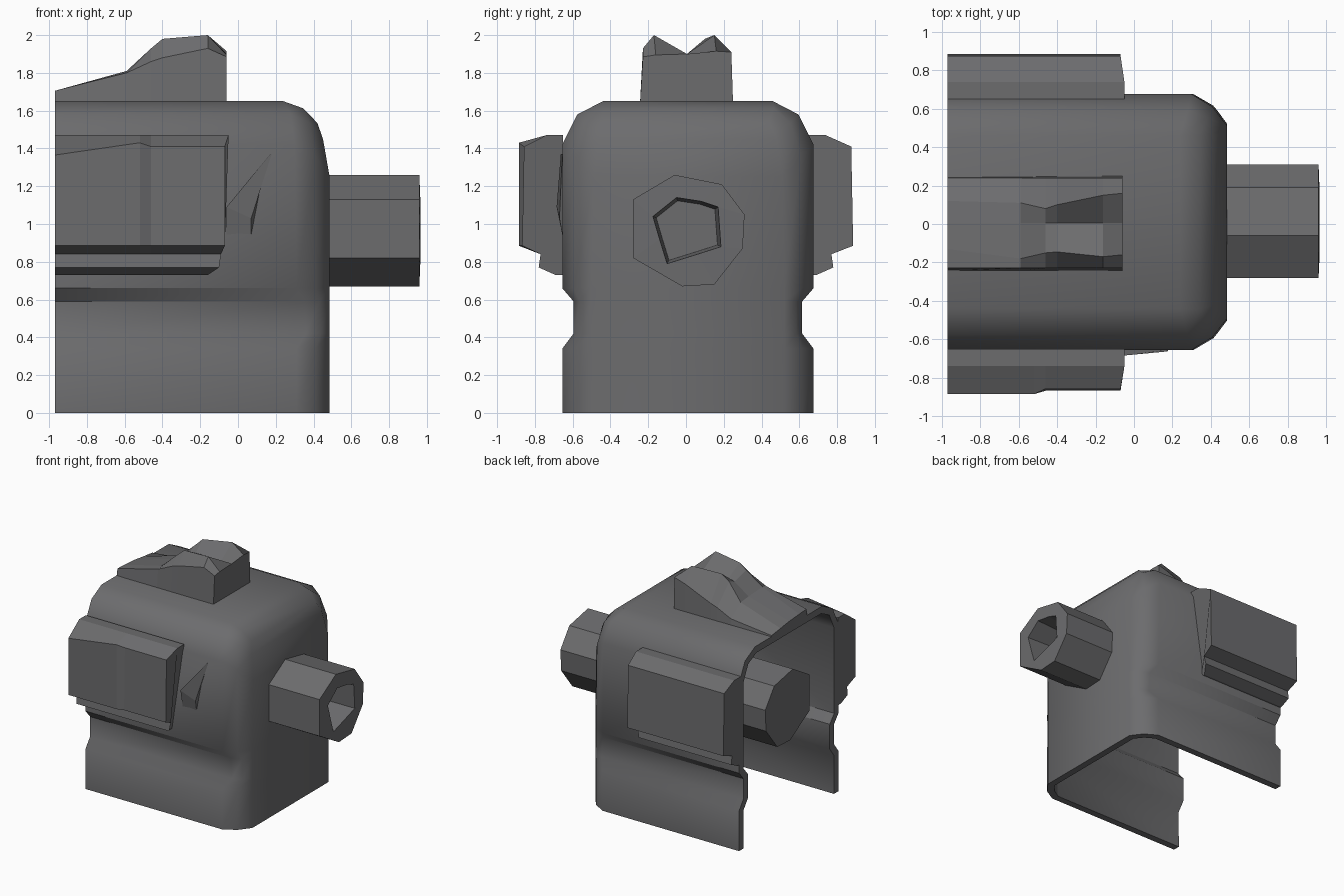
import bpy, bmesh
from mathutils import Vector

cube = bpy.data.objects.get("Cube")
if cube:
    bpy.data.objects.remove(cube)

grey = bpy.data.materials.new("dark grey")
grey.use_nodes = True
COLOUR = (0.15, 0.15, 0.155, 1)
grey.diffuse_color = COLOUR
grey.node_tree.nodes["Principled BSDF"].inputs["Base Color"].default_value = COLOUR


def loft(name, rings, closed=True, caps=True, strip_end=False):
    """Skin a list of equal-length point rings, optionally closing the ends."""
    bm = bmesh.new()
    rows = [[bm.verts.new(p) for p in ring] for ring in rings]
    n = len(rows[0])
    for a, b in zip(rows, rows[1:]):
        for i in range(n if closed else n - 1):
            j = (i + 1) % n
            bm.faces.new((a[i], a[j], b[j], b[i]))
    if caps:
        bm.faces.new(rows[0])
        bm.faces.new(rows[-1])
    if strip_end:
        # Rungs between the two sides of the last arch
        last = rows[-1]
        for i in range(n // 2 - 1):
            bm.faces.new((last[i], last[i + 1], last[n - 2 - i], last[n - 1 - i]))
    bmesh.ops.recalc_face_normals(bm, faces=bm.faces)
    if strip_end and max(bm.faces, key=lambda f: f.calc_center_median().z).normal.z < 0:
        bmesh.ops.reverse_faces(bm, faces=bm.faces)
    mesh = bpy.data.meshes.new(name)
    bm.to_mesh(mesh)
    bm.free()
    mesh.materials.append(grey)
    obj = bpy.data.objects.new(name, mesh)
    bpy.context.collection.objects.link(obj)
    return obj


def arch(half, shift=.01):
    """Complete a half section to an arch, mirrored across y."""
    return [Vector((x, shift - y, z)) for x, y, z in half] + \
           [Vector((x, shift + y, z)) for x, y, z in reversed(half)]


# Housing: grooved arch, open below and at the -x end, rounded into a +x wall
side = [(.665, 0), (.665, .34), (.605, .42), (.605, .59), (.665, .66),
        (.665, 1.42), (.585, 1.58), (.45, 1.65)]
bend_x = [.31, .31, .36, .35, .31, .30, .28, .24]
open_end = arch([(-.97, y, z) for y, z in side])
bend = arch([(x, y, z) for x, (y, z) in zip(bend_x, side)])
wall = arch([(.485, .51, z) for y, z in side[:5]] +
            [(.485, .50, 1.25), (.45, .47, 1.45), (.42, .43, 1.535)])
middle = []
for a, b in zip(bend, wall):
    m = (a + b) / 2
    middle.append(Vector((m.x + .015, m.y * 1.03, m.z + (.02 if m.z > 1 else 0))))
housing = loft("housing", [open_end, bend, middle, wall], closed=False,
               caps=False, strip_end=True)
housing.data.polygons.foreach_set("use_smooth", [True] * len(housing.data.polygons))
shell = housing.modifiers.new("wall thickness", 'SOLIDIFY')
shell.thickness = .06
shell.offset = -1
crease = housing.modifiers.new("sharp folds", 'EDGE_SPLIT')
crease.split_angle = .67

# Barrel: eight-sided bar right through the housing, with a blind bore
outer = [(-.06, 1.26), (.19, 1.21), (.31, 1.05), (.30, .87),
         (.15, .68), (-.02, .67), (-.28, .82), (-.28, 1.13)]
bore = [(-.05, 1.14), (.08, 1.12), (.17, 1.09), (.185, .88),
        (.06, .84), (-.10, .79), (-.14, .92), (-.175, 1.04)]
loft("barrel", [
    [(-.96, y, z) for y, z in outer],
    [(.96, y, z) for y, z in outer],
    [(.965, y, z) for y, z in bore],
    [(.74, y * .9, .97 + (z - .97) * .9) for y, z in bore]])

# Side boxes with an undercut above a lower lip, and a slanted +x end
box = [(.65, 1.47), (.74, 1.47), (.875, 1.41), (.885, .885),
       (.77, .84), (.78, .77), (.69, .73), (.65, .73)]
box_end = [-.05, -.05, -.07, -.07, -.09, -.10, -.16, -.16]


def box_ring(s, xs, inset=1):
    return [(x, s * y * (inset if y > .8 else 1), z) for x, (y, z) in zip(xs, box)]


count = len(box)
loft("back_box", [box_ring(1, [-.97] * count), box_ring(1, box_end)])

# The front box has a plate that steps back part way along
front_rings = [box_ring(-1, [-.97] * count), box_ring(-1, [-.52] * count),
               box_ring(-1, [-.46] * count, .98), box_ring(-1, box_end, .98)]
front_rings[0][2] = (-.97, -.885, 1.365)
front_rings[1][2] = (-.52, -.885, 1.43)
loft("front_box", front_rings)

# Small crumpled fin beside the front box
tip = Vector((.17, -.655, 1.37))
loft("wall_fin", [
    [(-.06, -.64, .87), (-.06, -.685, 1.09), (.07, -.67, 1.03), (.07, -.64, .86)],
    [tip, tip + Vector((.004, -.008, 0)), tip + Vector((.008, 0, 0)),
     tip + Vector((.004, .02, 0))]])

# Top sight: ramp tilted across its width, ending in two peaks and a valley
# Each station: x, front shoulder z, front peak y and z, valley z,
# back peak y and z, back shoulder z
stations = [(-.97, 1.705, -.13, 1.70, 1.69, .12, 1.675, 1.66),
            (-.59, 1.80, -.18, 1.81, 1.80, .11, 1.79, 1.70),
            (-.46, 1.86, -.15, 1.93, 1.89, .08, 1.92, 1.76),
            (-.40, 1.88, -.145, 1.98, 1.90, .10, 1.98, 1.78),
            (-.16, 1.93, -.17, 2.0, 1.90, .15, 2.0, 1.88),
            (-.06, 1.885, -.16, 1.895, 1.90, .16, 1.915, 1.91)]
rings = []
for x, fz, fy, fpz, vz, by, bpz, bz in stations:
    rings.append([(x, -.245, 1.61), (x, -.228, fz), (x, fy, fpz), (x, .005, vz),
                  (x, by, bpz), (x, .24, bz), (x, .25, 1.61)])
loft("top_sight", rings)
